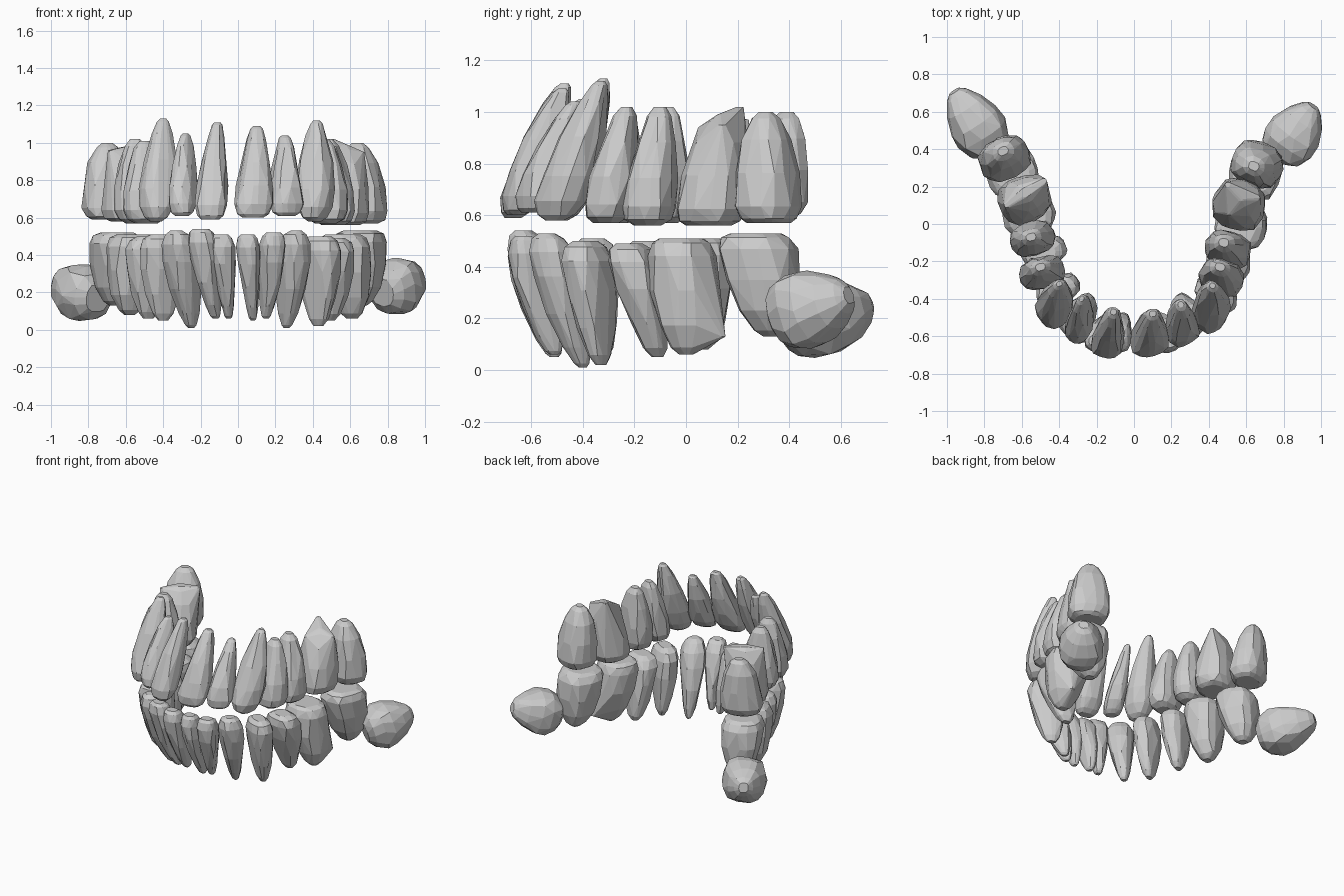
import bpy, bmesh, math, random
from mathutils import Vector

if "Cube" in bpy.data.objects:
    bpy.data.objects.remove(bpy.data.objects["Cube"])
random.seed(7)

enamel = bpy.data.materials.new("grey_enamel")
enamel.use_nodes = True
grey = (0.6, 0.6, 0.6, 1)
enamel.diffuse_color = grey
enamel.node_tree.nodes["Principled BSDF"].inputs["Base Color"].default_value = grey

NAMES = ["central_incisor", "lateral_incisor", "canine", "first_premolar",
         "second_premolar", "first_molar", "second_molar"]

# Rings from biting edge to root tip: (position, width factor, depth factor)
INCISOR = [(0, .55, .35), (.04, .84, .6), (.15, 1, .88), (.35, .95, 1),
           (.6, .76, .92), (.85, .5, .62), (.97, .32, .36), (1, .18, .18)]
CANINE = [(0, .35, .3), (.04, .72, .58), (.14, .98, .86), (.32, 1, 1),
          (.6, .8, .9), (.85, .5, .58), (.97, .28, .32), (1, .14, .16)]
PREMOLAR = [(0, .5, .5), (.05, .84, .82), (.16, 1, 1), (.4, .95, .98),
            (.7, .72, .76), (.92, .46, .46), (1, .22, .22)]
MOLAR = [(0, .64, .64), (.04, .86, .86), (.15, 1, 1), (.45, .94, .94),
         (.75, .72, .74), (.94, .42, .42), (1, .2, .2)]
WISDOM = [(0, .5, .5), (.1, .82, .82), (.3, 1, 1), (.5, .98, .98),
          (.75, .74, .74), (.93, .44, .44), (1, .22, .22)]
KINDS = {"incisor": (INCISOR, .18), "canine": (CANINE, .2), "premolar": (PREMOLAR, .25),
         "molar": (MOLAR, .29), "wisdom": (WISDOM, .31)}

# Each row in hundredths: crown x, y, z, width, root tip x, y, z
UPPER_LEFT = [(8, -66, 60, 21, 10, -48, 109), (26, -60, 61, 18, 25, -43, 104),
              (41, -51, 58, 21, 42, -33, 112), (47, -31, 57, 19, 46, -23, 102),
              (51, -15, 56, 21, 48, -10, 102), (56, 9, 56, 28, 56, 15, 99),
              (66, 32, 57, 25, 64, 31, 100)]
UPPER_RIGHT = [(-15, -67, 59, 18, -11, -47, 111), (-30, -59, 61, 14, -28, -40, 105),
               (-44, -49, 58, 19, -40, -32, 113), (-49, -27, 57, 18, -50, -23, 101),
               (-54, -8, 57, 19, -55, -7, 102), (-59, 12, 58, 26, -58, 17, 98),
               (-69, 34, 59, 23, -70, 39, 100)]
LOWER_LEFT = [(5, -63, 51, 13, 8, -51, 5), (19, -63, 52, 14, 15, -51, 6),
              (31, -54, 53, 17, 26, -40, 1), (44, -39, 50, 16, 43, -33, 2),
              (51, -22, 49, 19, 49, -11, 5), (56, -2, 51, 27, 61, 0, 6),
              (65, 27, 53, 31, 66, 33, 13)]
LOWER_RIGHT = [(-9, -63, 51, 14, -5, -51, 6), (-20, -63, 54, 16, -12, -51, 6),
               (-33, -54, 53, 18, -25, -40, 1), (-41, -36, 51, 16, -40, -32, 5),
               (-48, -16, 50, 17, -48, -12, 6), (-56, 5, 51, 25, -58, 6, 8),
               (-65, 27, 52, 28, -66, 33, 13)]
# Extra root tips of the first molars
SIDE_ROOTS = {"upper_left": [(50, 21, 102), (66, 14, 95), (51, 6, 94)],
              "upper_right": [(-48, 23, 97), (-68, 10, 96)],
              "lower_left": [(65, 14, 13)], "lower_right": [(-57, 12, 12)]}


def tooth(name, kind, crown, tip, width, along, across, side_roots=()):
    """Chiselled convex tooth wrapped round a stack of rounded rings."""
    rings, depth = KINDS[kind]
    sides = 14
    bm = bmesh.new()
    for t, w, d in rings:
        centre = crown.lerp(tip, t)
        for i in range(sides):
            a = math.tau * (i + random.uniform(-.3, .3)) / sides
            c, s = math.cos(a), math.sin(a)
            square = (c ** 4 + s ** 4) ** -.12      # slightly boxy section
            r = square * random.uniform(.93, 1.01) / 2
            bm.verts.new(centre + along * (c * r * w * width) + across * (s * r * d * depth))
    for root in side_roots:
        for i in range(6):
            a = math.tau * i / 6
            bm.verts.new(Vector(root) / 100 + Vector((math.cos(a), math.sin(a), 0)) * .015)
    # Wrap the points, drop those inside, merge nearly level facets
    bmesh.ops.convex_hull(bm, input=bm.verts[:])
    bmesh.ops.delete(bm, geom=[v for v in bm.verts if not v.link_faces], context="VERTS")
    bmesh.ops.dissolve_limit(bm, angle_limit=math.radians(7), verts=bm.verts[:], edges=bm.edges[:])
    bmesh.ops.recalc_face_normals(bm, faces=bm.faces[:])
    mesh = bpy.data.meshes.new(name)
    bm.to_mesh(mesh)
    bm.free()
    mesh.materials.append(enamel)
    bpy.context.collection.objects.link(bpy.data.objects.new(name, mesh))


def quarter(side, rows):
    """One quarter of the dentition, each tooth turned to follow the arch."""
    centres = [Vector((r[0], r[1], 0)) for r in rows]
    start = Vector((-rows[0][0], rows[0][1], 0))
    path = [start] + centres + [centres[-1] * 2 - centres[-2]]
    for i, row in enumerate(rows):
        along = (path[i + 2] - path[i]).normalized()
        across = Vector((-along.y, along.x, 0))
        side_roots = SIDE_ROOTS[side] if NAMES[i] == "first_molar" else ()
        tooth(side + "_" + NAMES[i], NAMES[i].split("_")[-1], Vector(row[:3]) / 100,
              Vector(row[4:]) / 100, row[3] / 100, along, across, side_roots)


def wisdom_tooth(name, crown, tip):
    """Impacted tooth lying on its side."""
    axis = (tip - crown).normalized()
    along = Vector((-axis.y, axis.x, 0)).normalized()
    tooth(name, "wisdom", crown, tip, .3, along, axis.cross(along))


quarter("upper_left", UPPER_LEFT)
quarter("upper_right", UPPER_RIGHT)
quarter("lower_left", LOWER_LEFT)
quarter("lower_right", LOWER_RIGHT)
wisdom_tooth("lower_left_wisdom_tooth", Vector((.77, .36, .2)), Vector((.96, .63, .29)))
wisdom_tooth("lower_right_wisdom_tooth", Vector((-.75, .39, .17)), Vector((-.96, .71, .25)))
